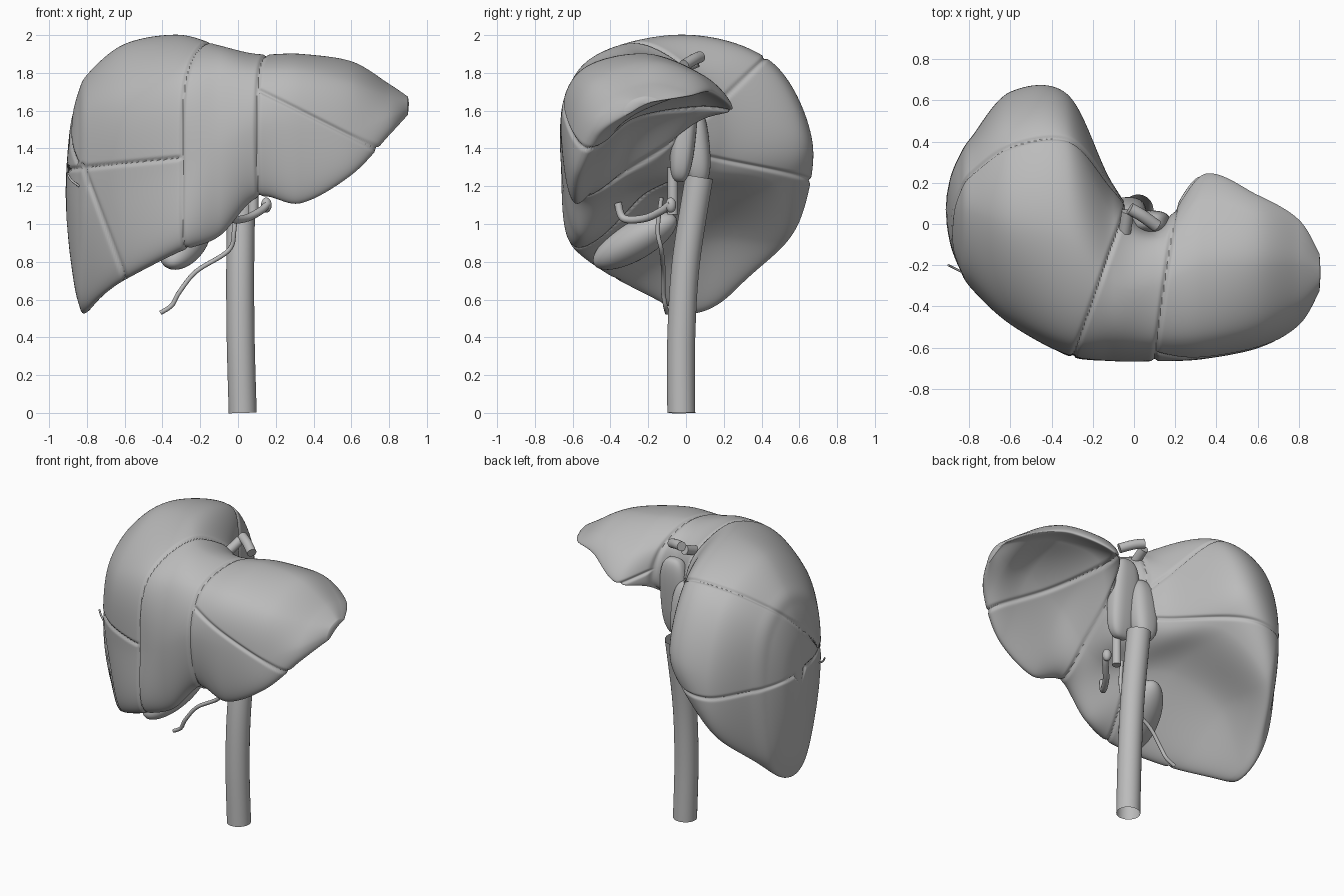
import bpy, bmesh, math
from mathutils import Vector

if "Cube" in bpy.data.objects:
    bpy.data.objects.remove(bpy.data.objects["Cube"])

mat = bpy.data.materials.new("soft grey")
mat.diffuse_color = (0.5, 0.5, 0.5, 1)
mat.use_nodes = True
mat.node_tree.nodes["Principled BSDF"].inputs["Base Color"].default_value = mat.diffuse_color


def catmull(a, b, c, d, t):
    return 0.5 * (2 * b + (c - a) * t + (2 * a - 5 * b + 4 * c - d) * t * t
                  + (3 * b - a - 3 * c + d) * t ** 3)


def finish(name, bm):
    bmesh.ops.recalc_face_normals(bm, faces=bm.faces)
    me = bpy.data.meshes.new(name)
    bm.to_mesh(me)
    bm.free()
    me.materials.append(mat)
    ob = bpy.data.objects.new(name, me)
    bpy.context.collection.objects.link(ob)
    bpy.context.view_layer.objects.active = ob
    ob.select_set(True)
    bpy.ops.object.shade_smooth_by_angle(angle=math.radians(50))
    ob.select_set(False)
    return ob


def skin(bm, rings, caps=True):
    vs = [[bm.verts.new(p) for p in r] for r in rings]
    n = len(vs[0])
    for a, b in zip(vs, vs[1:]):
        for j in range(n):
            bm.faces.new((a[j], a[(j + 1) % n], b[(j + 1) % n], b[j]))
    if caps:
        bm.faces.new(vs[0])
        bm.faces.new(vs[-1][::-1])


# Liver cross-sections: x, then (y, z) for lower edge, front, front shoulder,
# crown, back shoulder, back, back edge, hollow underside
SECTIONS = [
    (-.79, (-.14, .61), (-.30, 1.10), (-.26, 1.60), (.06, 1.80), (.34, 1.65), (.42, 1.27), (.34, .76), (.10, .56)),
    (-.60, (-.37, .71), (-.475, 1.20), (-.43, 1.69), (.00, 1.95), (.45, 1.80), (.635, 1.36), (.55, .94), (.12, .92)),
    (-.32, (-.56, .85), (-.635, 1.30), (-.56, 1.79), (-.08, 2.0), (.41, 1.87), (.625, 1.46), (.47, 1.22), (.00, 1.13)),
    (-.10, (-.57, .94), (-.665, 1.40), (-.58, 1.80), (-.30, 1.945), (.04, 1.83), (.18, 1.58), (.13, 1.30), (-.25, 1.16)),
    (.10, (-.57, 1.15), (-.665, 1.52), (-.57, 1.80), (-.30, 1.90), (-.08, 1.82), (-.03, 1.60), (-.08, 1.36), (-.30, 1.24)),
    (.33, (-.58, 1.11), (-.655, 1.53), (-.55, 1.81), (-.20, 1.90), (.11, 1.77), (.24, 1.60), (.06, 1.63), (-.30, 1.48)),
    (.60, (-.56, 1.26), (-.595, 1.50), (-.50, 1.75), (-.20, 1.86), (.04, 1.80), (.14, 1.70), (.00, 1.70), (-.28, 1.59)),
    (.80, (-.46, 1.47), (-.48, 1.56), (-.38, 1.68), (-.20, 1.74), (-.06, 1.72), (.02, 1.68), (-.08, 1.66), (-.25, 1.59)),
]


def closing(section, x, sy, sz, dz=0):
    # shrunken copy of an end section
    pts = [Vector(p) for p in section[1:]]
    c = sum(pts, Vector((0, 0))) / len(pts)
    return (x, *[(c.x + (p.x - c.x) * sy, c.y + (p.y - c.y) * sz + dz) for p in pts])


def seam_distance(p, n):
    # distance to the nearest groove between liver segments
    x, y, z = p
    s1 = x + .295 - (y + .64) * .36
    s2 = x - .1 - (y + .66) * .13
    d = [abs(s1), abs(s2)]
    if s1 < 0:
        d.append(abs(z - 1.33 - .1 * (x + .5) + .15 * max(0, y)))
        if z > 1.32:
            d.append(abs(y + 1.58 - .0545 * x - 1.073 * z) / 1.47)
        elif n.y < -.1 and y < 0:
            d.append(abs(x + .82 - (1.3 - z) * .38) / 1.07)
    if s2 > 0:
        d.append(abs(z - 1.71 + .5 * (x - .11)) / 1.12)
    return min(d)


def liver():
    first, end = SECTIONS[0], SECTIONS[-1]
    stations = [closing(first, -.908, .2, .22), closing(first, -.888, .47, .55),
                closing(first, -.848, .74, .87, -.03), *SECTIONS, closing(end, .9, .35, .35)]
    per, m = 60, 8
    flat = [[Vector((s[0], *p)) for p in s[1:]] for s in stations]
    loops = []
    for ring in flat:
        loops.append([catmull(ring[k - 1], ring[k], ring[(k + 1) % m], ring[(k + 2) % m], t / per)
                      for k in range(m) for t in range(per)])
    rings = []
    last = len(loops) - 1
    for i in range(last):
        a, b, c, d = (loops[max(0, min(last, i + o))] for o in (-1, 0, 1, 2))
        steps = max(10, round((c[0].x - b[0].x) / .008))
        for t in range(steps):
            rings.append([catmull(a[j], b[j], c[j], d[j], t / steps) for j in range(m * per)])
    rings.append(loops[-1])
    bm = bmesh.new()
    skin(bm, rings)
    # rounded end caps
    bmesh.ops.recalc_face_normals(bm, faces=bm.faces)
    for f in [f for f in bm.faces if len(f.verts) > 4]:
        c, n = f.calc_center_median(), f.normal.copy()
        tip = bmesh.ops.poke(bm, faces=[f])["verts"][0]
        tip.co = c + n * .005
    bm.normal_update()
    # press in the grooves
    moves = [(v, v.normal * -.012 * math.exp(-(seam_distance(v.co, v.normal) / .0105) ** 2))
             for v in bm.verts]
    for v, off in moves:
        v.co += off
    finish("liver", bm)


def tube(name, pts, radius, sides=24, steps=8, caps=True):
    pts = [Vector(p) for p in pts]
    last = len(pts) - 1
    path = []
    for i in range(last):
        a, b, c, d = (pts[max(0, min(last, i + o))] for o in (-1, 0, 1, 2))
        path += [catmull(a, b, c, d, t / steps) for t in range(steps)]
    path.append(pts[-1])
    rings, side = [], None
    for i, p in enumerate(path):
        tan = (path[min(i + 1, len(path) - 1)] - path[max(i - 1, 0)]).normalized()
        side = side or tan.orthogonal()
        side = (side - tan * side.dot(tan)).normalized()
        up = tan.cross(side)
        rings.append([p + radius * (side * math.cos(a) + up * math.sin(a))
                      for a in (2 * math.pi * k / sides for k in range(sides))])
    bm = bmesh.new()
    skin(bm, rings, caps)
    return finish(name, bm)


def blob(name, loc, scale, rot=(0, 0, 0), power=1):
    # ellipsoid; a power below 1 makes it boxier
    bm = bmesh.new()
    bmesh.ops.create_uvsphere(bm, u_segments=40, v_segments=24, radius=1)
    for v in bm.verts:
        v.co = [math.copysign(abs(c) ** power, c) for c in v.co]
    ob = finish(name, bm)
    ob.location, ob.scale, ob.rotation_euler = loc, scale, rot


liver()

# Caudate lobe and gallbladder
blob("caudate_lobe", (.08, -.01, 1.49), (.10, .065, .27), (-.1, 0, 0), .7)
blob("caudate_process", (-.03, .05, 1.42), (.09, .075, .22), (.1, 0, 0), .8)
blob("gallbladder", (-.28, -.27, .91), (.12, .26, .10), (.5, 0, -.35))

# Main veins
tube("vena_cava", [(.025, -.025, 0), (.014, -.025, .4), (.012, .0, .8), (.02, .07, 1.25)], .074, 40, caps=False)
tube("hepatic_vein_left", [(.11, -.01, 1.84), (.04, .04, 1.87), (-.02, .075, 1.885)], .03)
tube("hepatic_vein_middle", [(-.03, .06, 1.86), (-.045, -.04, 1.82)], .03)
tube("portal_vein", [(.08, -.07, 1.05), (.08, -.07, 1.3)], .028)

# Artery, duct and small ligament
tube("hepatic_artery", [(.16, -.08, 1.11), (.12, -.13, 1.07), (.04, -.22, 1.03),
                        (-.03, -.33, 1.03), (-.05, -.36, 1.11)], .02)
blob("artery_end", (.15, -.08, 1.10), (.028, .028, .04))
tube("bile_duct", [(-.01, -.13, 1.14), (-.02, -.15, .97), (-.05, -.13, .86), (-.22, -.12, .75),
                   (-.31, -.12, .64), (-.35, -.11, .57), (-.41, -.10, .53)], .012, 12)
tube("side_ligament", [(-.90, -.20, 1.26), (-.88, -.21, 1.23), (-.84, -.23, 1.20)], .006, 8)
